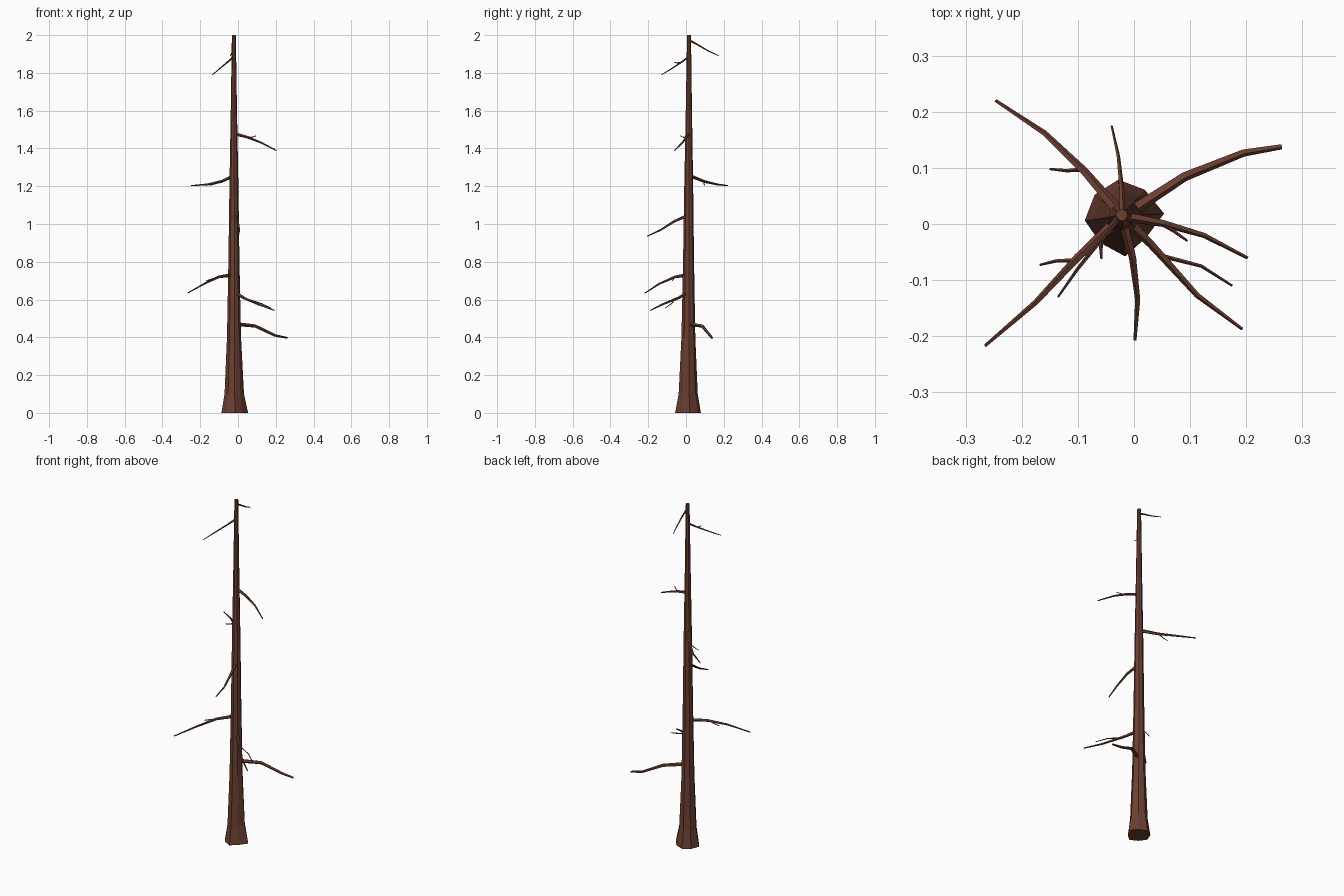
import bpy, bmesh, math
from mathutils import Vector

bark = bpy.data.materials.new("bark")
bark.diffuse_color = (0.15, 0.05, 0.03, 1)


def loft(name, rings):
    """Skin a list of equal-length vertex rings and cap both ends."""
    bm = bmesh.new()
    vs = [[bm.verts.new(p) for p in r] for r in rings]
    n = len(vs[0])
    for a, b in zip(vs, vs[1:]):
        for i in range(n):
            j = (i + 1) % n
            bm.faces.new((a[i], a[j], b[j], b[i]))
    bm.faces.new(vs[0][::-1])
    bm.faces.new(vs[-1])
    bmesh.ops.recalc_face_normals(bm, faces=bm.faces)
    me = bpy.data.meshes.new(name)
    bm.to_mesh(me)
    bm.free()
    me.materials.append(bark)
    ob = bpy.data.objects.new(name, me)
    bpy.context.collection.objects.link(ob)


def limb(name, pts, r0, r1, sides=5):
    """Tapered low-poly tube along a path."""
    pts = [Vector(p) for p in pts]
    rings = []
    for k, p in enumerate(pts):
        d = (pts[min(k + 1, len(pts) - 1)] - pts[max(k - 1, 0)]).normalized()
        u = d.cross(Vector((0, 0, 1))).normalized()
        v = u.cross(d)
        r = r0 + (r1 - r0) * k / (len(pts) - 1)
        angs = [2 * math.pi * i / sides for i in range(sides)]
        rings.append([p + r * (math.cos(a) * u + math.sin(a) * v) for a in angs])
    loft(name, rings)


# trunk: flared, slightly irregular root that evens out upwards
flare = [1.15, 0.97, 1.02, 0.95, 1.0, 0.9, 1.06, 0.86]
profile = [(0, .066, 1), (.1, .0495, .6), (.4, .0365, .3), (.8, .029, .2),
           (1.2, .0235, .2), (1.6, .0165, .1), (2, .0105, 0)]
rings = []
for z, r, k in profile:
    cy = 0.012 + 0.002 * z
    ring = []
    for i, f in enumerate(flare):
        a = math.radians(5 + 45 * i)
        q = r * (1 + (f - 1) * k)
        ring.append((-0.022 + q * math.cos(a), cy + q * math.sin(a), z))
    rings.append(ring)
loft("trunk", rings)

# branches, lowest first: path, start radius, end radius
branches = [
    ([(-.01, .02, .47), (.09, .085, .46), (.195, .127, .41), (.263, .138, .397)], .011, .005),
    ([(-.01, .005, .635), (.03, -.035, .61), (.113, -.127, .573), (.193, -.187, .543)], .010, .003),
    ([(-.03, .005, .73), (-.1, -.06, .72), (-.175, -.14, .685), (-.265, -.217, .635)], .010, .003),
    ([(-.02, .01, 1.045), (-.002, -.06, 1.015), (.007, -.135, .968), (.002, -.207, .935)], .009, .003),
    ([(-.03, .025, 1.253), (-.09, .095, 1.225), (-.16, .162, 1.21), (-.247, .22, 1.203)], .010, .003),
    ([(-.015, .014, 1.477), (.05, .002, 1.46), (.125, -.02, 1.43), (.202, -.06, 1.39)], .009, .003),
    ([(-.025, .014, 1.885), (-.052, -.02, 1.86), (-.1, -.08, 1.82), (-.135, -.13, 1.79)], .006, .002),
    ([(-.021, .015, 1.975), (-.022, .06, 1.95), (-.028, .12, 1.915), (-.04, .175, 1.89)], .006, .002),
]
for i, (pts, r0, r1) in enumerate(branches):
    limb(f"branch_{i + 1}", pts, r0, r1)

# small side twigs growing from the branches
twigs = [
    [(.05, -.057, .602), (.12, -.075, .58), (.175, -.11, .555)],
    [(-.11, -.065, .716), (-.14, -.066, .708), (-.168, -.073, .7)],
    [(-.092, .097, 1.225), (-.12, .095, 1.213), (-.15, .098, 1.205)],
    [(.045, .003, 1.462), (.07, -.012, 1.458), (.095, -.03, 1.467)],
    [(-.058, -.03, 1.855), (-.059, -.045, 1.853), (-.058, -.062, 1.855)],
]
for i, pts in enumerate(twigs):
    limb(f"twig_{i + 1}", pts, .004, .002, 4)
